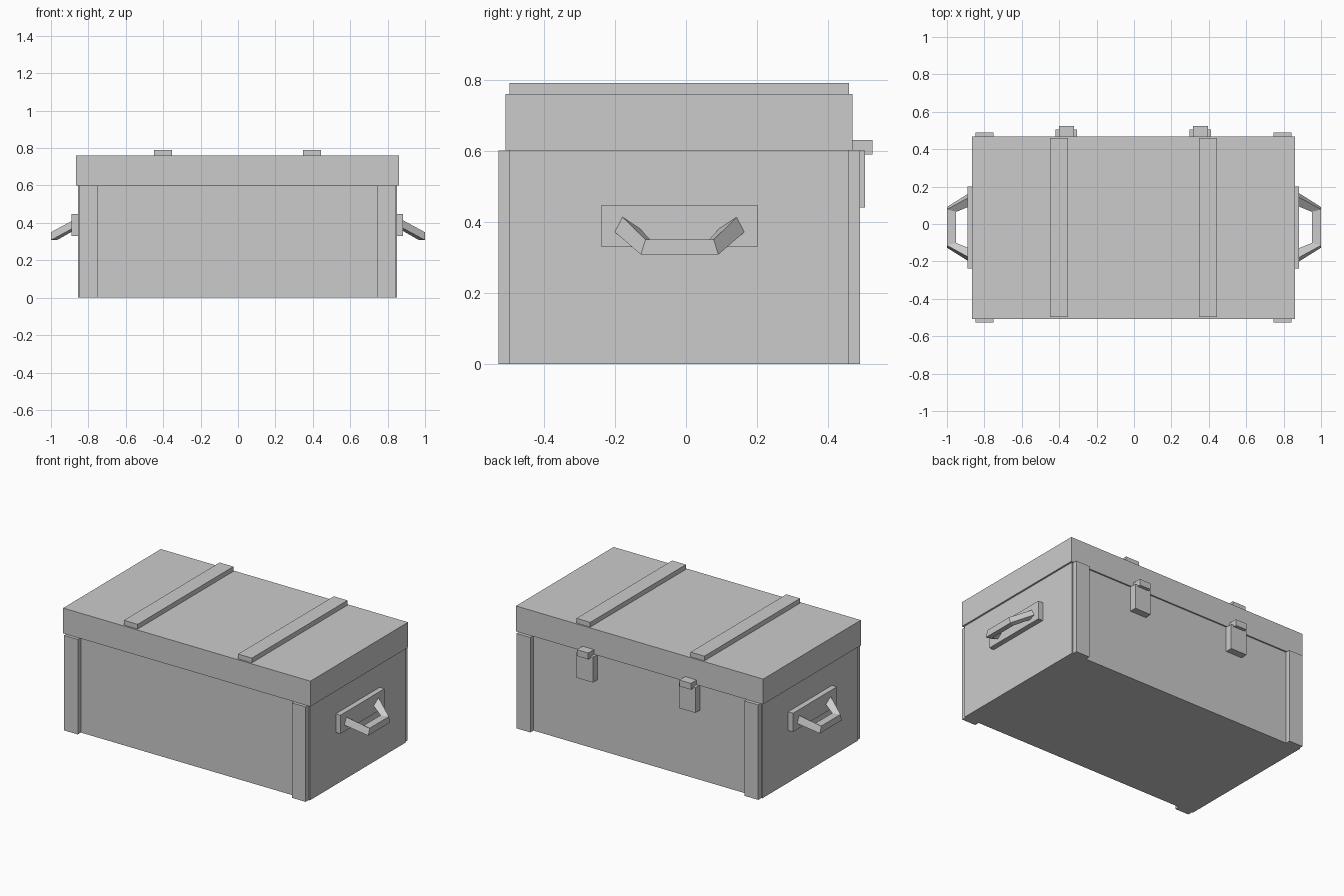
import bpy

if "Cube" in bpy.data.objects:
    bpy.data.objects.remove(bpy.data.objects["Cube"])

CX, CY = -0.003, -0.018  # centre of the chest body


def mesh_object(name, verts, faces):
    mesh = bpy.data.meshes.new(name)
    mesh.from_pydata(verts, [], faces)
    mesh.update()
    obj = bpy.data.objects.new(name, mesh)
    bpy.context.collection.objects.link(obj)
    return obj


def box(name, x, y, z):
    """Axis-aligned box from (min, max) ranges."""
    x, y = sorted(x), sorted(y)
    verts = [(a, b, c) for c in z for b in y for a in x]
    faces = [(0, 2, 3, 1), (4, 5, 7, 6), (0, 1, 5, 4),
             (2, 6, 7, 3), (0, 4, 6, 2), (1, 3, 7, 5)]
    return mesh_object(name, verts, faces)


# Chest body and overhanging lid
box("chest_body", (-0.855, 0.85), (-0.496, 0.459), (0.0, 0.6))
box("lid", (-0.867, 0.861), (-0.507, 0.468), (0.6, 0.76))

for s, side in ((-1, "left"), (1, "right")):
    # Corner battens on the front and back
    px = (CX + s * 0.748, CX + s * 0.845)
    box(f"front_post_{side}", px, (-0.527, -0.496), (0.0, 0.6))
    box(f"back_post_{side}", px, (0.459, 0.49), (0.0, 0.6))

    # Lid strips
    box(f"lid_strip_{side}", (CX + s * 0.351, CX + s * 0.447),
        (-0.496, 0.459), (0.76, 0.79))

    # Latches on the back
    box(f"latch_plate_{side}", (CX + s * 0.301, CX + s * 0.416),
        (0.459, 0.504), (0.44, 0.6))
    box(f"latch_hook_{side}", (CX + s * 0.319, CX + s * 0.399),
        (0.468, 0.525), (0.59, 0.63))

    # Handle mounting plate
    box(f"handle_plate_{side}", (CX + s * 0.85, CX + s * 0.886),
        (CY - 0.219, CY + 0.219), (0.33, 0.448))

    # Drooping handle: four-sided sections at the plate and at the bend
    root = [(0.88, -0.162, 0.415), (0.88, -0.184, 0.373),
            (0.88, -0.145, 0.358), (0.88, -0.112, 0.382)]
    bend = [(1.0, -0.096, 0.35), (1.0, -0.109, 0.308),
            (0.967, -0.098, 0.308), (0.951, -0.083, 0.35)]
    rings = [root, bend,
             [(x, -y, z) for x, y, z in bend],
             [(x, -y, z) for x, y, z in root]]
    verts = [(s * x, CY + y, z) for ring in rings for x, y, z in ring]
    faces = [(0, 1, 2, 3), (15, 14, 13, 12)]
    for r in range(3):
        for i in range(4):
            j = (i + 1) % 4
            faces.append((r * 4 + i, r * 4 + 4 + i, r * 4 + 4 + j, r * 4 + j))
    if s > 0:
        faces = [f[::-1] for f in faces]
    mesh_object(f"handle_{side}", verts, faces)
